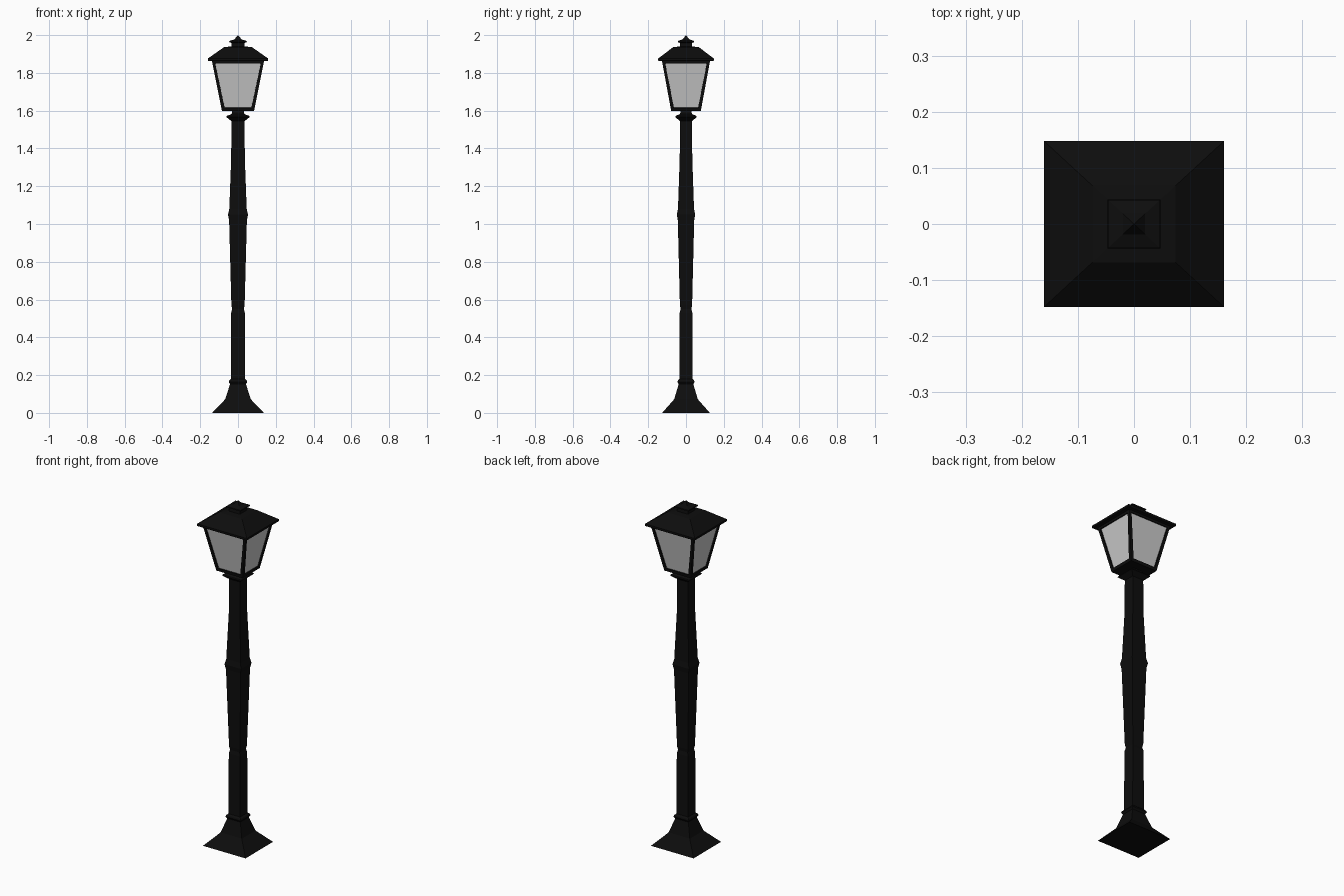
import bpy, bmesh

if "Cube" in bpy.data.objects:
    bpy.data.objects.remove(bpy.data.objects["Cube"])

RATIO = 0.922  # depth / width of every rectangular section

black = bpy.data.materials.new("black_iron")
black.diffuse_color = (0.004, 0.004, 0.004, 1)
black.use_nodes = True
black.node_tree.nodes["Principled BSDF"].inputs["Base Color"].default_value = black.diffuse_color


def finish(bm, name, mat=None):
    bmesh.ops.recalc_face_normals(bm, faces=bm.faces[:])
    me = bpy.data.meshes.new(name)
    bm.to_mesh(me)
    bm.free()
    ob = bpy.data.objects.new(name, me)
    bpy.context.collection.objects.link(ob)
    if mat:
        me.materials.append(mat)
    return ob


def loft(profile, bottom=True, top=True):
    """Stack rectangular sections given as (half width, z); 0 width makes a point."""
    bm = bmesh.new()
    rings = [[bm.verts.new((sx * w, sy * w * RATIO, z))
              for sx, sy in ((-1, -1), (1, -1), (1, 1), (-1, 1))] for w, z in profile]
    for a, b in zip(rings, rings[1:]):
        for i in range(4):
            j = (i + 1) % 4
            bm.faces.new((a[i], a[j], b[j], b[i]))
    if bottom:
        bm.faces.new(rings[0][::-1])
    if top:
        bm.faces.new(rings[-1])
    bmesh.ops.remove_doubles(bm, verts=bm.verts[:], dist=1e-5)
    return bm


# Flared foot with its collar
finish(loft([(0.137, 0), (0.068, 0.072), (0.042, 0.152), (0.049, 0.163),
             (0.046, 0.172), (0.037, 0.18)]), "foot", black)

# Lower and upper shaft, with a notch between and a knuckle halfway
finish(loft([(0.038, 0.175), (0.036, 0.53), (0.031, 0.55), (0.035, 0.57),
             (0.047, 1.02), (0.053, 1.05), (0.046, 1.08), (0.036, 1.35),
             (0.035, 1.545)]), "shaft", black)

# Capital under the lantern
finish(loft([(0.035, 1.545), (0.062, 1.566), (0.060, 1.572), (0.034, 1.582),
             (0.030, 1.6)]), "capital", black)

# Lantern frame: tapered box with a window cut in each side
LANTERN = [(0.085, 1.598), (0.138, 1.864)]
bm = loft(LANTERN, top=False)
sides = [f for f in bm.faces if max(v.co.z for v in f.verts) > 1.7]
bmesh.ops.inset_individual(bm, faces=sides, thickness=0.022)
bmesh.ops.delete(bm, geom=sides, context='FACES')
frame = finish(bm, "lantern_frame", black)
# open shell: make sure the floor faces down so thickness goes inward
if min(frame.data.polygons, key=lambda p: p.center.z).normal.z > 0:
    frame.data.flip_normals()
thick = frame.modifiers.new("thickness", 'SOLIDIFY')
thick.thickness = 0.014
thick.offset = -1

# Glass panes, slightly recessed
finish(loft([(0.085 - 0.004, 1.612), (0.138 - 0.009, 1.86)], bottom=False, top=False), "glass")

# Roof with thin eave
finish(loft([(0.157, 1.862), (0.16, 1.865), (0.16, 1.876), (0.074, 1.936),
             (0.038, 1.94)]), "roof", black)

# Vent neck, cap and pointed finial
finish(loft([(0.036, 1.938), (0.034, 1.958), (0.047, 1.963), (0.046, 1.969),
             (0.02, 1.977), (0, 2.0)], top=False), "finial", black)
